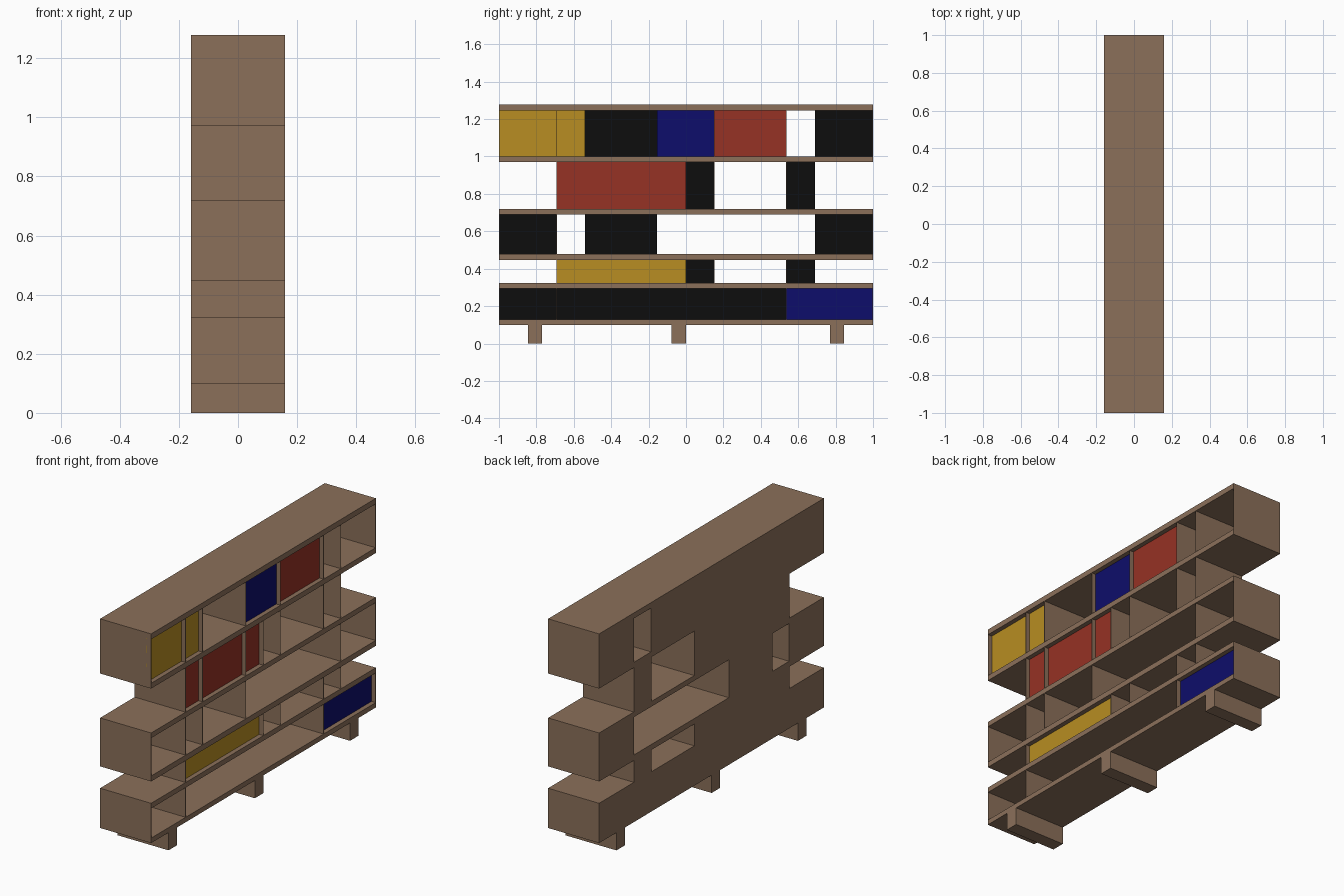
import bpy, bmesh

if "Cube" in bpy.data.objects:
    bpy.data.objects.remove(bpy.data.objects["Cube"])

D = 0.159      # half depth
T = 0.002      # thin sheet thickness
RECESS = 0.026 # door setback from the front edges


def material(name, rgb):
    m = bpy.data.materials.new(name)
    m.diffuse_color = (*rgb, 1)
    m.use_nodes = True
    m.node_tree.nodes["Principled BSDF"].inputs["Base Color"].default_value = m.diffuse_color
    return m


BROWN = material("brown wood", (0.258, 0.162, 0.102))
BLACK = material("black", (0.004, 0.004, 0.004))
YELLOW = material("yellow", (0.479, 0.270, 0.016))
RED = material("red", (0.305, 0.032, 0.018))
BLUE = material("blue", (0.004, 0.004, 0.147))


def box(name, x, y, z, mat, front_mat=None):
    """Box from (min, max) ranges; front_mat colours only the +x face."""
    bm = bmesh.new()
    bmesh.ops.create_cube(bm, size=1)
    for v in bm.verts:
        v.co = [r[0] + (c + 0.5) * (r[1] - r[0]) for c, r in zip(v.co, (x, y, z))]
    bm.normal_update()
    mesh = bpy.data.meshes.new(name)
    mesh.materials.append(mat)
    if front_mat:
        mesh.materials.append(front_mat)
        for f in bm.faces:
            f.material_index = int(f.normal.x > 0.5)
    bm.to_mesh(mesh)
    bm.free()
    ob = bpy.data.objects.new(name, mesh)
    bpy.context.collection.objects.link(ob)


# Horizontal boards, bottom to top
boards = [(0.10, 0.128), (0.295, 0.324), (0.447, 0.478),
          (0.691, 0.72), (0.97, 1.0), (1.247, 1.278)]
for b in boards:
    box("shelf_board", (-D, D), (-1, 1), b, BROWN)

# Feet
for y in (-0.845, -0.077, 0.77):
    box("foot", (-D, D), (y, y + 0.076), (0, 0.10), BROWN)

# Grid lines across the width
A, B, C, E, F, G, H = -0.692, -0.54, -0.155, 0.0, 0.152, 0.536, 0.69

# Each row: upright positions, closed back spans, coloured doors
rows = [
    ((-1, A, G, 1), [(-1, 1)], [(G, 1, BLUE)]),
    ((A, E, F, G, H), [(A, F), (G, H)], [(A, E, YELLOW)]),
    ((-1, A, B, C, H, 1), [(-1, A), (B, C), (H, 1)], []),
    ((A, B, C, E, F, G, H), [(A, F), (G, H)], [(A, E, RED)]),
    ((-1, A, B, C, F, G, H, 1), [(-1, G), (H, 1)],
     [(-1, B, YELLOW), (C, F, BLUE), (F, G, RED)]),
]
for (uprights, backs, doors), low, high in zip(rows, boards, boards[1:]):
    z = (low[1], high[0])
    for y in uprights:
        c = max(-1 + T / 2, min(1 - T / 2, y))
        box("upright", (-D, D), (c - T / 2, c + T / 2), z, BROWN)
    # Back panels: wood outside, black inside
    for y in backs:
        box("back_panel", (-D, -D + T), y, z, BROWN, BLACK)
    # Doors set slightly back
    for y0, y1, mat in doors:
        box("door", (D - RECESS - T, D - RECESS), (y0, y1), z, mat)
